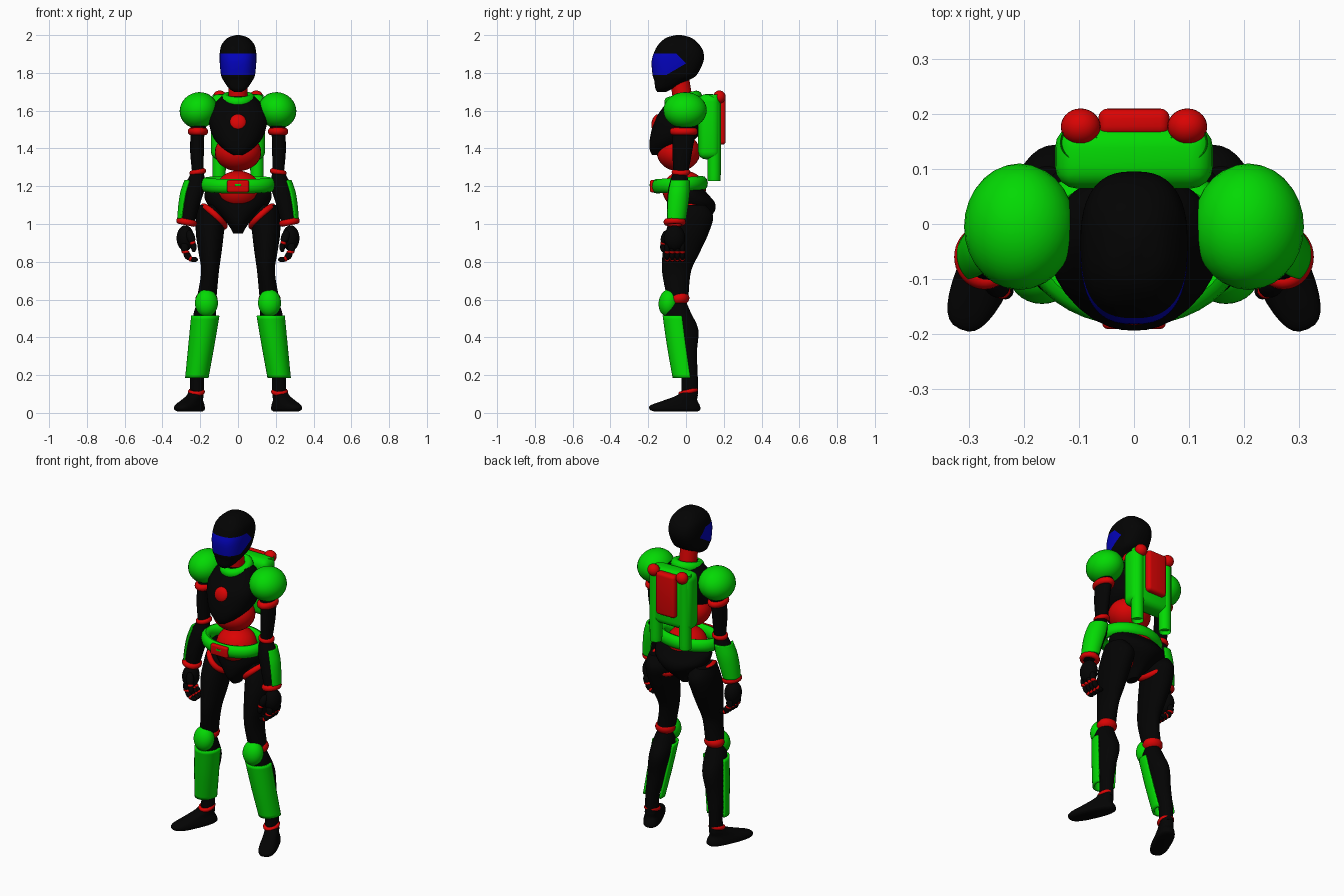
import bpy, bmesh
from math import sin, cos, pi, radians
from mathutils import Matrix, Vector, Euler

if "Cube" in bpy.data.objects:
    bpy.data.objects.remove(bpy.data.objects["Cube"])


def material(name, colour):
    mat = bpy.data.materials.new(name)
    mat.use_nodes = True
    mat.diffuse_color = (*colour, 1)
    shader = next(n for n in mat.node_tree.nodes if n.type == 'BSDF_PRINCIPLED')
    shader.inputs["Base Color"].default_value = (*colour, 1)
    return mat


BLACK = material("suit black", (.001, .001, .001))
GREEN = material("armour green", (.001, .7, .001))
RED = material("joint red", (.7, .001, .001))
BLUE = material("visor blue", (.001, .001, .5))
made = []


def finish(bm, name, mat, loc=(0, 0, 0), rot=(0, 0, 0)):
    """Bake the placement into the mesh and link it as one object."""
    bmesh.ops.recalc_face_normals(bm, faces=bm.faces)
    bm.transform(Matrix.Translation(loc) @ Euler(rot).to_matrix().to_4x4())
    mesh = bpy.data.meshes.new(name)
    bm.to_mesh(mesh)
    bm.free()
    mesh.materials.append(mat)
    obj = bpy.data.objects.new(name, mesh)
    bpy.context.collection.objects.link(obj)
    made.append(obj)
    return obj


def skin(rows, wrap_rows=False, wrap_cols=True, caps=False):
    """Join rows of points with quads."""
    bm = bmesh.new()
    grid = [[bm.verts.new(p) for p in row] for row in rows]
    n, m = len(grid), len(grid[0])
    for i in range(n if wrap_rows else n - 1):
        a, b = grid[i], grid[(i + 1) % n]
        for j in range(m if wrap_cols else m - 1):
            k = (j + 1) % m
            bm.faces.new((a[j], a[k], b[k], b[j]))
    if caps:
        bm.faces.new(grid[0])
        bm.faces.new(grid[-1])
    return bm


def smooth_rings(rings, steps=6):
    """Catmull-Rom interpolation of (x, y, z, rx, ry) sections."""
    pts = [Vector(r) for r in rings]
    pts = [pts[0]] + pts + [pts[-1]]
    out = []
    for a, b, c, d in zip(pts, pts[1:], pts[2:], pts[3:]):
        for i in range(steps):
            t = i / steps
            out.append(b + (c - a) * t / 2 + (a * 2 - b * 5 + c * 4 - d) * t * t / 2
                       + (b * 3 - a - c * 3 + d) * t ** 3 / 2)
    return out + [pts[-1]]


def section(ring, power, start=0, sweep=2 * pi, count=32):
    """Superellipse outline, or part of one."""
    x, y, z, rx, ry = ring
    closed = sweep > 6
    pts = []
    for i in range(count):
        a = start + sweep * i / (count if closed else count - 1)
        c, s = cos(a), sin(a)
        pts.append((x + rx * abs(c) ** (2 / power) * (1 if c > 0 else -1),
                    y + ry * abs(s) ** (2 / power) * (1 if s > 0 else -1), z))
    return pts


def loft(name, rings, mat, power=2.0, **place):
    rows = [section(r, power) for r in smooth_rings(rings)]
    return finish(skin(rows, caps=True), name, mat, **place)


def shell(name, rings, mat, facing, spread):
    """Thin armour plate wrapped part of the way round a limb."""
    a = radians(facing - spread)
    rows = [section(r, 2, a, radians(2 * spread)) for r in smooth_rings(rings)]
    obj = finish(skin(rows, wrap_cols=False), name, mat)
    mod = obj.modifiers.new("thickness", 'SOLIDIFY')
    mod.thickness, mod.offset = .012, 0
    return obj


def hoop(name, loc, rx, ry, tube, height, mat, rot=(0, 0, 0)):
    rows = []
    for i in range(40):
        u = 2 * pi * i / 40
        rows.append([((rx + tube * cos(v)) * cos(u), (ry + tube * cos(v)) * sin(u), height * sin(v))
                     for v in [2 * pi * j / 12 for j in range(12)]])
    return finish(skin(rows, wrap_rows=True), name, mat, loc, rot)


def ball(name, loc, radii, mat, rot=(0, 0, 0)):
    bm = bmesh.new()
    bmesh.ops.create_uvsphere(bm, u_segments=28, v_segments=16, radius=1)
    bm.transform(Matrix.Diagonal((*radii, 1)))
    return finish(bm, name, mat, loc, rot)


def block(name, loc, size, mat, bevel):
    bm = bmesh.new()
    bmesh.ops.create_cube(bm, size=1)
    bm.transform(Matrix.Diagonal((*size, 1)))
    bmesh.ops.bevel(bm, geom=bm.edges[:], offset=bevel, segments=4, profile=.5, affect='EDGES')
    return finish(bm, name, mat, loc)


# Helmet, with the visor cut into its surface
helmet_rings = [(0, -.128, 1.7, .022, .025), (0, -.113, 1.72, .05, .05), (0, -.078, 1.76, .077, .09),
                (0, -.06, 1.79, .09, .117), (0, -.045, 1.86, .097, .137), (0, -.038, 1.91, .096, .13),
                (0, -.038, 1.95, .086, .108), (0, -.038, 1.985, .055, .068), (0, -.038, 2, .012, .015)]
bm = skin([section(r, 2.6, count=48) for r in smooth_rings(helmet_rings)], caps=True)
visor_edges = [((0, 0, 1.902), (0, 0, 1)), ((0, 0, 1.79), (0, 0, -1)),
               ((0, 0, 1.85), (0, .7, .7)), ((0, 0, 1.85), (0, .5, -.85))]
for co, no in visor_edges:
    bmesh.ops.bisect_plane(bm, geom=bm.verts[:] + bm.edges[:] + bm.faces[:], plane_co=co, plane_no=no)
for face in bm.faces:
    middle = face.calc_center_median()
    face.material_index = int(all((middle - Vector(co)).dot(Vector(no)) < 0 for co, no in visor_edges))
finish(bm, "helmet", BLACK).data.materials.append(BLUE)

# Neck, chest and waist
loft("neck", [(0, -.01, 1.6, .05, .05), (0, -.022, 1.69, .05, .052), (0, -.035, 1.78, .05, .05)], RED)
hoop("collar", (0, -.015, 1.66), .066, .076, .026, .03, GREEN, (.22, 0, 0))
loft("chest", [(0, -.145, 1.365, .025, .035), (0, -.118, 1.4, .08, .075), (0, -.065, 1.46, .132, .125),
               (0, -.04, 1.55, .154, .125), (0, -.015, 1.62, .135, .105), (0, -.01, 1.675, .09, .07)], BLACK, 2.2)
ball("chest_gem", (0, -.158, 1.537), (.045, .024, .045), RED, (-.25, 0, 0))
ball("abdomen", (0, -.04, 1.38), (.123, .115, .1), RED)
ball("belly", (0, -.01, 1.18), (.118, .115, .102), RED)

# Belt and hips
hoop("belt", (0, -.035, 1.208), .174, .123, .028, .038, GREEN, (.07, 0, 0))
block("buckle", (0, -.178, 1.2), (.115, .026, .065), RED, .01)
block("buckle_slot", (0, -.191, 1.207), (.03, .004, .01), GREEN, .001)
loft("pelvis", [(0, -.01, .95, .025, .04), (0, -.002, 1, .055, .088), (0, .025, 1.06, .115, .122),
                (0, .032, 1.11, .165, .122), (0, .016, 1.16, .178, .098), (0, .01, 1.19, .15, .08)], BLACK)

# Backpack
block("backpack", (0, .122, 1.515), (.287, .115, .345), GREEN, .04)
block("backpack_panel", (0, .185, 1.55), (.13, .05, .26), RED, .018)

# Everything from here on is made for the left and mirrored
first_paired = len(made)
tube = (.1, .149)
loft("backpack_tube", [(*tube, z, r, r) for z, r in ((1.252, .031), (1.26, .035), (1.65, .035), (1.67, .03))], GREEN)
ball("tube_cap", (.097, .177, 1.672), (.036, .033, .035), RED)

# Arm
ball("shoulder_pad", (.208, -.005, 1.602), (.102, .115, .095), GREEN, (0, .4, 0))
hoop("shoulder_ring", (.212, -.012, 1.49), .036, .056, .018, .02, RED)
loft("upper_arm", [(.2, 0, 1.6, .05, .05), (.215, -.012, 1.47, .037, .058),
                   (.217, -.02, 1.38, .036, .052), (.213, -.027, 1.28, .031, .04)], BLACK)
hoop("elbow_ring", (.213, -.027, 1.275), .03, .034, .015, .015, RED, (0, .2, 0))
forearm = [(.213, -.03, 1.28, .03, .036), (.228, -.04, 1.2, .054, .051),
           (.252, -.05, 1.1, .049, .051), (.27, -.058, 1, .039, .043)]
loft("forearm", forearm, BLACK)
plate = [(x + .004, y, z, rx + .005, ry + .005) for x, y, z, rx, ry in smooth_rings(forearm)[4:17:4]]
shell("forearm_plate", plate, GREEN, 30, 82)
hoop("wrist_ring", (.272, -.06, 1.01), .041, .044, .015, .017, RED, (0, -.2, 0))
ball("palm", (.279, -.06, .925), (.046, .056, .068), BLACK)

# Fingers, curled inward, and thumb
for i in range(4):
    y = -.1 + i * .027
    ball("finger_base", (.283, y, .875), (.02, .014, .034), BLACK)
    ball("finger_knuckle", (.278, y, .852), (.021, .015, .011), RED)
    ball("finger_middle", (.267, y, .832), (.018, .014, .026), BLACK, (0, .6, 0))
    ball("finger_joint", (.252, y, .817), (.012, .014, .015), RED)
    ball("finger_tip", (.235, y, .812), (.023, .013, .014), BLACK)
ball("thumb_base", (.25, -.11, .93), (.022, .022, .04), BLACK, (-.3, .3, 0))
ball("thumb_joint", (.24, -.12, .9), (.016, .016, .013), RED)
ball("thumb_tip", (.234, -.122, .878), (.015, .015, .027), BLACK)

# Leg
hoop("hip_ring", (.128, .018, 1.04), .078, .092, .015, .017, RED, (-.12, -.75, 0))
loft("thigh", [(.158, .03, 1.1, .05, .075), (.144, .032, 1.04, .077, .112), (.149, .005, .95, .074, .114),
               (.148, -.025, .85, .061, .098), (.148, -.05, .75, .047, .077), (.164, -.045, .62, .051, .058)], BLACK)
ball("knee_joint", (.167, -.037, .605), (.058, .055, .04), RED, (.15, 0, 0))
ball("knee_pad", (.167, -.092, .582), (.061, .053, .073), GREEN, (-.12, 0, 0))
loft("calf", [(.17, -.045, .59, .04, .045), (.175, -.042, .53, .059, .068), (.182, -.015, .44, .06, .08),
              (.2, -.002, .32, .05, .06), (.215, .018, .2, .038, .044), (.218, .02, .1, .037, .044)], BLACK)
shell("shin_plate", [(.173, -.045, .515, .069, .073), (.195, -.023, .35, .063, .071),
                     (.218, .002, .185, .056, .067)], GREEN, 270, 108)
hoop("ankle_ring", (.22, .012, .112), .034, .042, .011, .012, RED, (.25, 0, 0))
loft("foot", [(0, -.072, .008, .04, .125), (0, -.077, .018, .051, .142), (0, -.076, .04, .05, .138),
              (0, -.045, .066, .042, .093), (0, -.005, .093, .038, .055), (0, .008, .12, .035, .038)],
     BLACK, 2.7, loc=(.225, .012, 0), rot=(0, 0, .42))

# Mirror the paired parts to the right side
for obj in made[first_paired:]:
    part = obj.name.split(".")[0]
    twin = obj.copy()
    twin.data = obj.data.copy()
    twin.data.transform(Matrix.Scale(-1, 4, (1, 0, 0)))
    twin.data.flip_normals()
    bpy.context.collection.objects.link(twin)
    obj.name, twin.name = "left_" + part, "right_" + part
    made.append(twin)

# Smooth shading with sharp plate edges kept
bpy.ops.object.select_all(action='DESELECT')
for obj in made:
    obj.select_set(True)
bpy.context.view_layer.objects.active = made[0]
bpy.ops.object.shade_smooth_by_angle(angle=radians(40))
